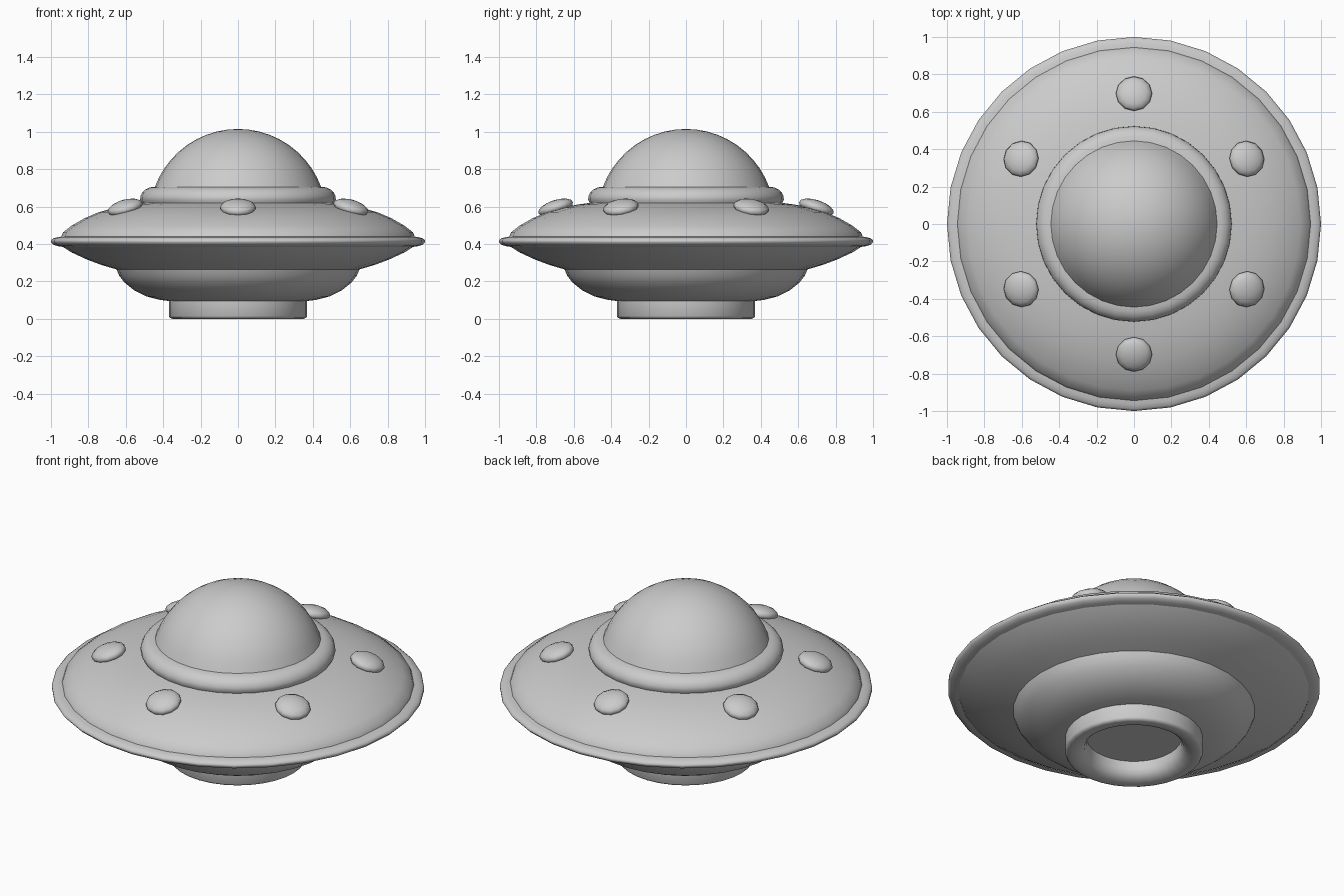
import bpy, bmesh
from math import sin, cos, pi, radians, asin
from mathutils import Matrix

if "Cube" in bpy.data.objects:
    bpy.data.objects.remove(bpy.data.objects["Cube"])

SIDES = 32


def finish(name, bm, angle):
    mesh = bpy.data.meshes.new(name)
    bm.to_mesh(mesh)
    bm.free()
    ob = bpy.data.objects.new(name, mesh)
    bpy.context.collection.objects.link(ob)
    bpy.ops.object.select_all(action='DESELECT')
    ob.select_set(True)
    bpy.context.view_layer.objects.active = ob
    bpy.ops.object.shade_smooth_by_angle(angle=radians(angle))
    return ob


def lathe(name, profile, angle=35):
    """Revolve (radius, height) points, listed so the outside is on the right."""
    bm = bmesh.new()
    rings = []
    for r, z in profile:
        if r < 1e-5:
            rings.append([bm.verts.new((0, 0, z))] * SIDES)
        else:
            rings.append([bm.verts.new((r * cos(2 * pi * i / SIDES),
                                        r * sin(2 * pi * i / SIDES), z))
                          for i in range(SIDES)])
    for lo, hi in zip(rings, rings[1:]):
        for i in range(SIDES):
            j = (i + 1) % SIDES
            quad = [lo[i], lo[j], hi[j], hi[i]]
            bm.faces.new(list(dict.fromkeys(quad)))
    return finish(name, bm, angle)


# Landing ring with recessed ceiling
lathe("bottom_ring", [(0, .10), (.255, .10), (.257, .06), (.268, .032), (.29, .012),
                      (.32, .002), (.35, 0), (.364, .005), (.37, .015), (.37, .10)], 50)

# Rounded belly
lathe("belly", [(.36, .094), (.42, .102), (.49, .12), (.555, .152),
                (.605, .192), (.635, .23), (.65, .265)])

# Saucer underside, rim band and upper deck
lathe("lower_hull", [(.645, .263), (.73, .288), (.81, .318), (.89, .355), (.94, .387)])
lathe("rim", [(.94, .385), (.965, .389), (.988, .397), (1, .41),
              (1, .42), (.988, .43), (.965, .437), (.94, .44)], 60)
lathe("upper_hull", [(.945, .438), (.936, .462), (.89, .498), (.82, .538),
                     (.745, .57), (.66, .594), (.58, .611), (.50, .622)], 40)

# Collar around the cockpit
lathe("collar", [(.512, .615), (.523, .635), (.522, .655), (.512, .675),
                 (.495, .692), (.47, .703), (.44, .706)], 50)

# Cockpit dome: a spherical cap
R, CZ = .474, .541
start = asin((.705 - CZ) / R)
lathe("dome", [(R * cos(start + (pi / 2 - start) * k / 10) if k < 10 else 0,
                CZ + R * sin(start + (pi / 2 - start) * k / 10)) for k in range(11)])

# Six flattened lamps, tilted with the deck
for k in range(6):
    bm = bmesh.new()
    bmesh.ops.create_uvsphere(bm, u_segments=12, v_segments=8, radius=1)
    place = (Matrix.Rotation(radians(30 + 60 * k), 4, 'Z')
             @ Matrix.Translation((.697, 0, .595))
             @ Matrix.Rotation(radians(18), 4, 'Y')
             @ Matrix.Diagonal((.097, .097, .04, 1)))
    bm.transform(place)
    finish(f"lamp_{k + 1}", bm, 50)
